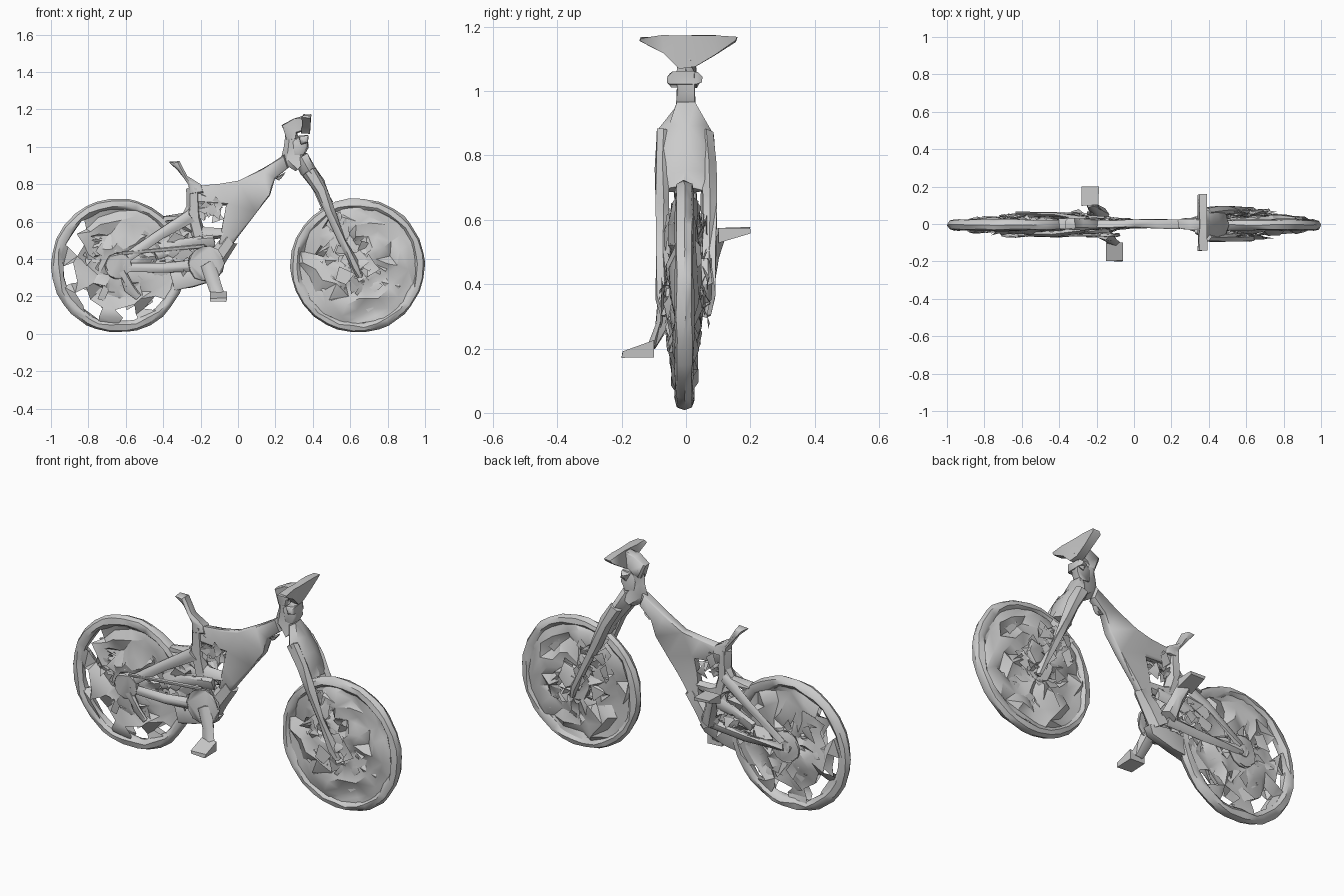
import bpy, bmesh, math, random
from mathutils import Vector

if "Cube" in bpy.data.objects:
    bpy.data.objects.remove(bpy.data.objects["Cube"])

random.seed(7)
REAR, FRONT = Vector((-0.64, -0.005, 0.365)), Vector((0.64, -0.005, 0.365))
CRANK = Vector((-0.17, 0, 0.375))


def jit(a):
    return random.uniform(-a, a)


def finish(bm, name, rough=0.0, angle=40, closed=True):
    for v in bm.verts:
        v.co += Vector((jit(rough), jit(rough), jit(rough)))
    if closed:
        bmesh.ops.recalc_face_normals(bm, faces=bm.faces)
    me = bpy.data.meshes.new(name)
    bm.to_mesh(me)
    bm.free()
    ob = bpy.data.objects.new(name, me)
    bpy.context.collection.objects.link(ob)
    bpy.ops.object.select_all(action='DESELECT')
    ob.select_set(True)
    bpy.context.view_layer.objects.active = ob
    bpy.ops.object.shade_smooth_by_angle(angle=math.radians(angle))


def bridge(bm, rings):
    """Closed skin over a row of vertex rings."""
    for r, s in zip(rings, rings[1:]):
        for k in range(len(r)):
            bm.faces.new((r[k], r[k - 1], s[k - 1], s[k]))
    bm.faces.new(rings[0])
    bm.faces.new(rings[-1])
    bmesh.ops.triangulate(bm, faces=bm.faces)


def tube(name, path, rough=0.006, sides=6):
    """Path of (x, y, z, in-plane radius, y radius), running in the side plane."""
    bm, rings = bmesh.new(), []
    for i, (x, y, z, a, b) in enumerate(path):
        p, q = path[max(i - 1, 0)], path[min(i + 1, len(path) - 1)]
        d = Vector((q[0] - p[0], 0, q[2] - p[2])).normalized()
        n = Vector((d.z, 0, -d.x))
        rings.append([bm.verts.new(Vector((x, y, z)) + n * a * math.cos(t) + Vector((0, b * math.sin(t), 0)))
                      for t in (math.tau * k / sides for k in range(sides))])
    bridge(bm, rings)
    finish(bm, name, rough)


def plate(name, outline, half, y=0.0, bevel=0.008, rough=0.005):
    """Side profile extruded across y with softened edges."""
    bm = bmesh.new()
    face = bm.faces.new([bm.verts.new((x, y - half, z)) for x, z in outline])
    ext = bmesh.ops.extrude_face_region(bm, geom=[face])
    bmesh.ops.translate(bm, vec=(0, 2 * half, 0), verts=[g for g in ext["geom"] if isinstance(g, bmesh.types.BMVert)])
    bmesh.ops.recalc_face_normals(bm, faces=bm.faces)
    caps = [e for e in bm.edges if abs(e.verts[0].co.y - e.verts[1].co.y) < 1e-5]
    bmesh.ops.bevel(bm, geom=caps, offset=bevel, segments=1, affect='EDGES')
    bmesh.ops.triangulate(bm, faces=bm.faces)
    finish(bm, name, rough, 50)


def disc(name, centre, radius, depth, sides=14):
    c = [(centre[0] + radius * math.cos(math.tau * k / sides), centre[2] + radius * math.sin(math.tau * k / sides))
         for k in range(sides)]
    plate(name, c, depth, centre[1], 0.004)


def tyre(name, c):
    bm, n, m, rings = bmesh.new(), 30, 7, []
    for i in range(n):
        a = math.tau * (i + jit(0.2)) / n
        ring = []
        for k in range(m):
            t = math.tau * k / m
            r = 0.33 + 0.03 * math.cos(t) + jit(0.008) * (math.cos(t) < 0)
            ring.append(bm.verts.new(c + Vector((r * math.cos(a), 0.03 * math.sin(t), r * math.sin(a)))))
        rings.append(ring)
    for i in range(n):
        for k in range(m):
            bm.faces.new((rings[i - 1][k - 1], rings[i][k - 1], rings[i][k], rings[i - 1][k]))
    bmesh.ops.triangulate(bm, faces=bm.faces)
    finish(bm, name, 0.003)


def spoke_web(name, c, dome, gaps):
    """Two crumpled sheets between hub and rim, with open cells."""
    bm, n, radii = bmesh.new(), 20, (0.06, 0.11, 0.165, 0.225, 0.275, 0.315)
    last = len(radii) - 1
    flat = [[(r + jit(0.02) * (0 < j < last), math.tau * (i + jit(0.3)) / n) for i in range(n)]
            for j, r in enumerate(radii)]
    for side in (-1, 1):
        rows = [[bm.verts.new(c + Vector((r * math.cos(a),
                                          side * (dome * (1 - r / 0.33) + 0.016) + jit(0.024) * (0 < j < last),
                                          r * math.sin(a)))) for r, a in row] for j, row in enumerate(flat)]
        bm.faces.new(rows[0])
        for j in range(last):
            for i in range(n):
                if (j, i) not in gaps:
                    bm.faces.new((rows[j][i - 1], rows[j][i], rows[j + 1][i], rows[j + 1][i - 1]))
    bmesh.ops.triangulate(bm, faces=bm.faces)
    finish(bm, name, 0, 35)


def folds(name, c, extent, count, size):
    """Loose folded scraps of sheet filling an ellipsoid."""
    bm = bmesh.new()
    for _ in range(count):
        d = Vector((jit(1), jit(1), jit(1))).normalized() * random.random() ** 0.4
        p = Vector(c) + Vector([d[k] * extent[k] for k in range(3)])
        v = [bm.verts.new(p + Vector((size * math.cos(t) + jit(size / 2), jit(size * 0.5),
                                      size * math.sin(t) + jit(size / 2))))
             for t in (q * math.pi / 2 + jit(0.5) for q in range(4))]
        bm.faces.new((v[0], v[1], v[2]))
        bm.faces.new((v[0], v[2], v[3]))
    finish(bm, name, 0, 40, False)


# Wheels
rear_gaps = {(4, 9), (3, 9), (4, 8), (3, 11), (4, 11), (4, 14), (3, 14), (4, 16), (3, 16), (4, 18), (3, 13)}
for name, c, dome, gaps in (("rear", REAR, 0.025, rear_gaps), ("front", FRONT, 0.035, set())):
    tyre(name + "_tyre", c)
    spoke_web(name + "_spokes", c, dome, gaps)
    folds(name + "_spoke_folds", c, (0.23, 0.05, 0.23), 110, 0.042)
    disc(name + "_hub", c, 0.035, 0.06, 8)
    disc(name + "_brake_disc", c + Vector((0, 0.05, 0)), 0.085, 0.004)
disc("cassette", REAR + Vector((0, -0.05, 0)), 0.07, 0.012)

# Main frame
plate("main_frame", [(0.25, 0.955), (0.12, 0.878), (0, 0.82), (-0.1, 0.797), (-0.22, 0.79), (-0.26, 0.7),
                     (-0.06, 0.69), (-0.08, 0.6), (-0.1, 0.48), (-0.05, 0.45), (0, 0.52), (0.1, 0.65),
                     (0.17, 0.74), (0.2, 0.83), (0.27, 0.89)], 0.022)
plate("frame_gusset", [(0.2, 0.83), (0.25, 0.86), (0.235, 0.835), (0.215, 0.82)], 0.012, 0, 0.003)
tube("head_tube", [(0.29, 0, 1.08, 0.03, 0.03), (0.29, 0, 1.0, 0.045, 0.022), (0.29, 0, 0.95, 0.07, 0.025),
                   (0.34, 0, 0.9, 0.05, 0.045)])
tube("down_tube", [(-0.04, 0, 0.5, 0.04, 0.03), (-0.1, 0, 0.42, 0.05, 0.04), (-0.15, 0, 0.34, 0.06, 0.045)])
tube("seat_tube", [(-0.24, 0, 0.78, 0.035, 0.03), (-0.235, 0, 0.62, 0.04, 0.035), (-0.18, 0, 0.4, 0.045, 0.04)])

# Saddle sweeping up to the tail
plate("saddle", [(-0.37, 0.92), (-0.315, 0.92), (-0.27, 0.84), (-0.2, 0.795), (-0.18, 0.75), (-0.26, 0.74),
                 (-0.265, 0.8), (-0.32, 0.875)], 0.03)

# Rear triangle and drivetrain
for y, side in ((0.05, "left"), (-0.055, "right")):
    tube(side + "_seat_stay", [(-0.62, y, 0.39, 0.022, 0.014), (-0.42, y, 0.53, 0.025, 0.014),
                               (-0.25, y * 0.5, 0.63, 0.035, 0.016)])
    tube(side + "_chain_stay", [(-0.63, y, 0.36, 0.022, 0.014), (-0.4, y, 0.35, 0.025, 0.014),
                                (-0.17, y * 0.7, 0.37, 0.03, 0.02)])
    tube(side + "_swing_link", [(-0.44, y * 0.8, 0.42, 0.03, 0.013), (-0.3, y * 0.8, 0.48, 0.03, 0.015),
                                (-0.13, y * 0.5, 0.5, 0.03, 0.015)])
tube("stay_bridge", [(-0.4, 0, 0.615, 0.015, 0.03), (-0.29, 0, 0.625, 0.02, 0.04), (-0.24, 0, 0.68, 0.03, 0.03)])
plate("chain_guard", [(-0.34, 0.23), (-0.24, 0.25), (-0.12, 0.29), (-0.09, 0.33), (-0.2, 0.35), (-0.36, 0.33)],
      0.03, -0.015)
disc("chainring", CRANK + Vector((0, -0.06, 0)), 0.095, 0.008)
tube("derailleur", [(-0.62, -0.06, 0.33, 0.025, 0.012), (-0.58, -0.05, 0.25, 0.03, 0.012),
                    (-0.53, -0.045, 0.2, 0.018, 0.01)])
tube("chain", [(-0.62, -0.06, 0.43, 0.009, 0.008), (-0.18, -0.06, 0.47, 0.009, 0.008)], 0.002)
tube("rear_shock", [(-0.3, 0, 0.6, 0.03, 0.03), (-0.18, 0, 0.53, 0.035, 0.035), (-0.08, 0, 0.54, 0.025, 0.025)])
folds("drivetrain_folds", (-0.28, 0, 0.42), (0.18, 0.065, 0.13), 100, 0.042)
folds("frame_folds", (-0.16, 0, 0.67), (0.07, 0.03, 0.07), 20, 0.035)

# Cranks and pedals
for s, side in ((1, "left"), (-1, "right")):
    dx, dz = -0.065 * s, 0.185 * s
    tube(side + "_crank", [(CRANK.x, 0.05 * s, CRANK.z, 0.045, 0.035),
                           (CRANK.x + dx * 0.6, 0.075 * s, CRANK.z + dz * 0.55, 0.035, 0.025),
                           (CRANK.x + dx * 0.95, 0.105 * s, CRANK.z + dz * 0.93, 0.032, 0.015)])
    bm = bmesh.new()
    bmesh.ops.create_cube(bm, size=1)
    for v in bm.verts:
        outer = v.co.y * s > 0
        v.co = Vector((CRANK.x + dx + v.co.x * 0.09, s * (0.198 if outer else 0.1),
                       CRANK.z + dz + v.co.z * (0.016 if outer else 0.05) + s * (0.008 if outer else -0.01)))
    finish(bm, side + "_pedal", 0.003)

# Fork: crown, two legs and the rough mass around the leg guards
tube("fork_crown", [(0.34, 0, 0.95, 0.04, 0.03), (0.375, 0, 0.875, 0.04, 0.085), (0.425, 0, 0.81, 0.036, 0.085),
                    (0.46, 0, 0.74, 0.03, 0.08), (0.48, 0, 0.69, 0.025, 0.075)], 0.009, 8)
for s, side in ((1, "left"), (-1, "right")):
    tube(side + "_fork_leg", [(0.38, 0.065 * s, 0.87, 0.035, 0.025), (0.44, 0.072 * s, 0.77, 0.035, 0.025),
                              (0.49, 0.072 * s, 0.65, 0.03, 0.024), (0.56, 0.072 * s, 0.5, 0.02, 0.024),
                              (0.63, 0.07 * s, 0.36, 0.024, 0.022), (0.65, 0.065 * s, 0.3, 0.012, 0.012)])
    folds(side + "_fork_folds", (0.53, 0.045 * s, 0.53), (0.09, 0.025, 0.13), 22, 0.04)
    folds(side + "_hub_folds", (0.64, 0.055 * s, 0.38), (0.1, 0.02, 0.11), 16, 0.04)
plate("brake_caliper", [(0.6, 0.38), (0.68, 0.34), (0.73, 0.4), (0.7, 0.48), (0.63, 0.46)], 0.016, 0.062)

# Stem and handlebar
plate("stem", [(0.235, 1.12), (0.3, 1.155), (0.37, 1.17), (0.385, 1.1), (0.32, 1.07), (0.31, 1.04), (0.265, 1.04)],
      0.028)
plate("headset_clamp", [(0.32, 1.055), (0.375, 1.06), (0.375, 1.0), (0.35, 0.95), (0.3, 0.96), (0.29, 1.03)], 0.03)
plate("cable_clip", [(0.325, 1.055), (0.375, 1.058), (0.372, 1.02), (0.34, 1.01)], 0.052, -0.005, 0.012)
bm = bmesh.new()
sections = [(-0.143, 1.157, 1.167), (-0.07, 1.12, 1.172), (-0.02, 1.07, 1.172),
            (0.03, 1.075, 1.172), (0.09, 1.11, 1.172), (0.157, 1.155, 1.167)]
bridge(bm, [[bm.verts.new((x, y, z)) for x, z in ((0.34, lo), (0.385, lo), (0.392, hi), (0.35, hi))]
            for y, lo, hi in sections])
finish(bm, "handlebar", 0.003)
